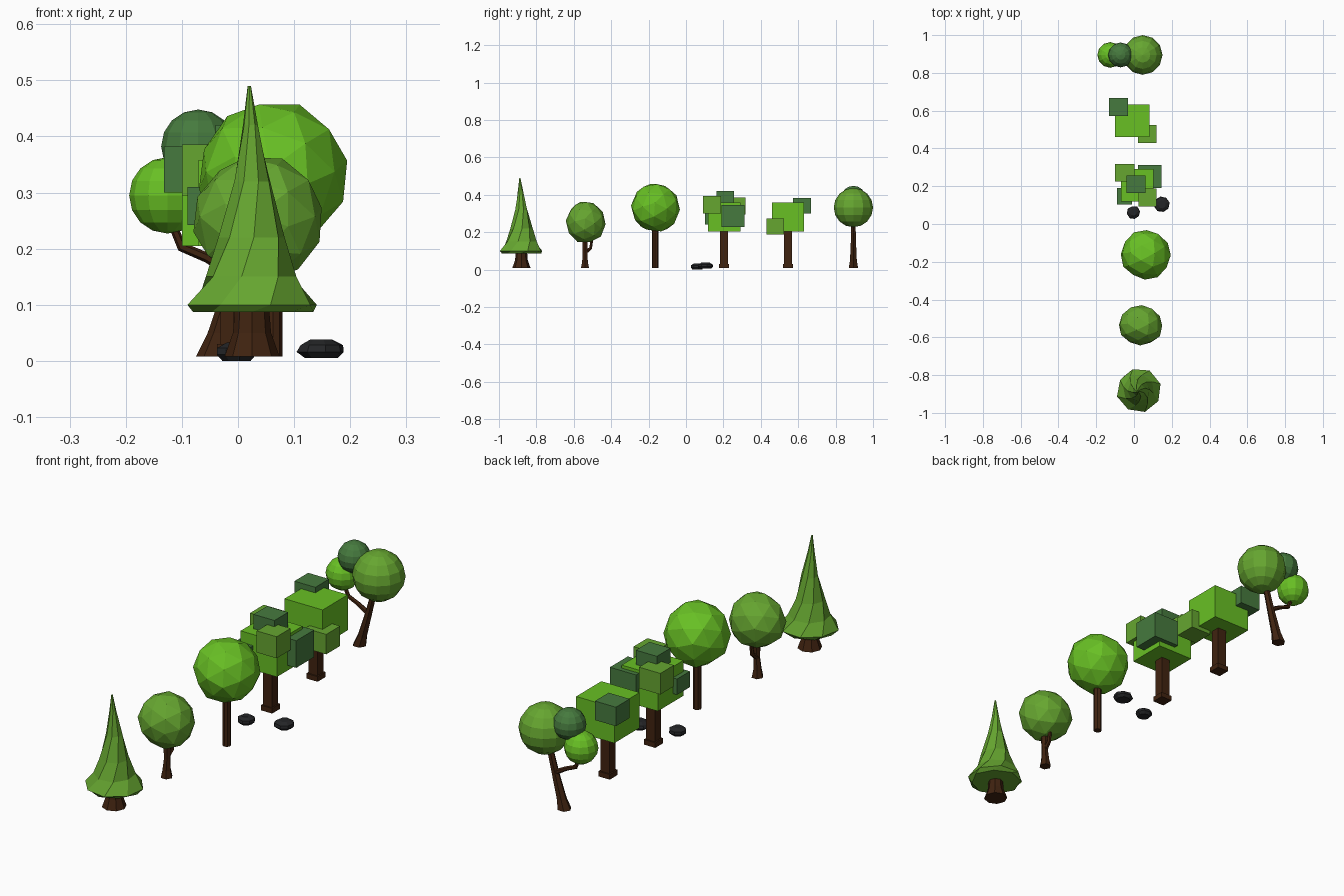
import bpy, bmesh, math, random
from mathutils import Vector, Matrix

if "Cube" in bpy.data.objects:
    bpy.data.objects.remove(bpy.data.objects["Cube"])

random.seed(4)


def material(name, rgb):
    m = bpy.data.materials.new(name)
    lin = [((c / 255 + 0.055) / 1.055) ** 2.4 for c in rgb]
    m.diffuse_color = (*lin, 1)
    m.use_nodes = True
    m.node_tree.nodes["Principled BSDF"].inputs["Base Color"].default_value = m.diffuse_color
    return m


BRIGHT = material("bright_green", (104, 192, 36))
MID = material("mid_green", (102, 166, 48))
DARK = material("dark_green", (70, 122, 62))
BARK = material("bark_brown", (64, 35, 16))
STONE = material("stone_black", (36, 37, 39))


def finish(name, bm, mat):
    bmesh.ops.recalc_face_normals(bm, faces=bm.faces)
    me = bpy.data.meshes.new(name)
    bm.to_mesh(me)
    bm.free()
    me.materials.append(mat)
    ob = bpy.data.objects.new(name, me)
    bpy.context.collection.objects.link(ob)
    return ob


def box(name, mat, x0, x1, y0, y1, z0, z1):
    bm = bmesh.new()
    mid = Vector(((x0 + x1) / 2, (y0 + y1) / 2, (z0 + z1) / 2))
    size = Matrix.Diagonal((x1 - x0, y1 - y0, z1 - z0, 1))
    bmesh.ops.create_cube(bm, size=1, matrix=Matrix.Translation(mid) @ size)
    return finish(name, bm, mat)


def tube(name, mat, path, sides, twist=0.0, follow=False, jitter=0.0, start=0.0):
    """Skin of rings along (x, y, z, radius) points; follow tilts rings to the path."""
    bm = bmesh.new()
    pts = [Vector(p[:3]) for p in path]
    rings = []
    for i, p in enumerate(path):
        tangent = pts[min(i + 1, len(pts) - 1)] - pts[max(i - 1, 0)]
        q = Vector((0, 0, 1)).rotation_difference(tangent if follow else Vector((0, 0, 1)))
        ring = []
        for k in range(sides):
            a = start + math.tau * k / sides + twist * i
            r = p[3] * (1 + random.uniform(-jitter, jitter))
            ring.append(bm.verts.new(pts[i] + q @ Vector((r * math.cos(a), r * math.sin(a), 0))))
        rings.append(ring)
    for lo, hi in zip(rings, rings[1:]):
        for k in range(sides):
            n = (k + 1) % sides
            bm.faces.new((lo[k], lo[n], hi[n], hi[k]))
    bm.faces.new(rings[0][::-1])
    bm.faces.new(rings[-1])
    return finish(name, bm, mat)


def faceted_ball(name, mat, centre, size, jitter):
    bm = bmesh.new()
    bmesh.ops.create_icosphere(bm, subdivisions=2, radius=1)
    for v in bm.verts:
        v.co *= 1 + random.uniform(-jitter, jitter)
    place = Matrix.Translation(centre) @ Matrix.Diagonal((*size, 1)) @ Matrix.Rotation(0.6, 4, (1, 0.5, 0.3))
    bm.transform(place)
    return finish(name, bm, mat)


def ring_ball(name, mat, centre, radius):
    bm = bmesh.new()
    bmesh.ops.create_uvsphere(bm, u_segments=12, v_segments=8, radius=radius,
                              matrix=Matrix.Translation(centre))
    return finish(name, bm, mat)


# Pine: flared trunk and twisted cone
px, py = 0.025, -0.88
tube("pine_trunk", BARK, [(px, py, 0.008, 0.049), (px, py, 0.05, 0.034), (px, py, 0.1, 0.03)], 8)
tube("pine_foliage", MID,
     [(px, py, 0.087, 0.105), (px, py, 0.1, 0.115), (px, py, 0.15, 0.085), (px, py, 0.22, 0.06),
      (px, py, 0.32, 0.034), (px - 0.003, py - 0.005, 0.42, 0.014), (px - 0.005, py - 0.008, 0.49, 0.003)],
     8, twist=0.28, jitter=0.05)

# Small round tree with a hooked branch
sx, sy = 0.037, -0.54
tube("small_tree_trunk", BARK,
     [(sx, sy, 0.008, 0.025), (sx, sy, 0.04, 0.018), (sx + 0.003, sy, 0.09, 0.014), (sx + 0.003, sy, 0.17, 0.017)], 6)
tube("small_tree_branch", BARK,
     [(sx, sy, 0.09, 0.011), (sx + 0.004, sy + 0.03, 0.115, 0.009), (sx + 0.005, sy + 0.037, 0.16, 0.008)], 6, follow=True)
faceted_ball("small_tree_foliage", MID, (sx, sy + 0.003, 0.252), (0.116, 0.106, 0.113), 0.03)

# Large round tree
tube("large_tree_trunk", BARK, [(0.062, -0.165, 0.008, 0.017), (0.062, -0.165, 0.25, 0.017)], 8)
faceted_ball("large_tree_foliage", BRIGHT, (0.062, -0.163, 0.331), (0.132, 0.132, 0.132), 0.03)

# Block trees: square trunks on plinths
for label, x, y in (("many_block_tree", 0.013, 0.203), ("few_block_tree", -0.01, 0.546)):
    box(label + "_trunk", BARK, x - 0.021, x + 0.021, y - 0.021, y + 0.021, 0.01, 0.25)
    box(label + "_plinth", BARK, x - 0.027, x + 0.027, y - 0.027, y + 0.027, 0.008, 0.03)

# Block foliage
blocks = [
    ("many_block_main", BRIGHT, -0.07, 0.103, 0.118, 0.292, 0.205, 0.358),
    ("many_block_front_right", MID, 0.025, 0.12, 0.092, 0.187, 0.3, 0.393),
    ("many_block_top", DARK, -0.04, 0.06, 0.163, 0.256, 0.335, 0.42),
    ("many_block_back_right", DARK, 0.02, 0.145, 0.19, 0.312, 0.228, 0.345),
    ("many_block_back_left", MID, -0.1, 0.002, 0.225, 0.318, 0.295, 0.386),
    ("many_block_front_left", DARK, -0.09, -0.01, 0.102, 0.19, 0.242, 0.31),
    ("few_block_main", BRIGHT, -0.1, 0.082, 0.46, 0.632, 0.205, 0.358),
    ("few_block_back_left", DARK, -0.132, -0.032, 0.573, 0.667, 0.3, 0.382),
    ("few_block_front_right", MID, 0.02, 0.12, 0.43, 0.525, 0.188, 0.274),
]
for b in blocks:
    box(*b)

# Leaning tree with three balls and a side branch
by = 0.895
tube("leaning_trunk", BARK,
     [(-0.046, by, 0.008, 0.029), (-0.033, by, 0.05, 0.021), (-0.004, by, 0.15, 0.016), (0.025, by, 0.26, 0.013)], 6)
tube("leaning_branch", BARK,
     [(-0.004, by, 0.155, 0.011), (-0.055, by, 0.184, 0.009), (-0.1, by, 0.203, 0.009), (-0.12, by, 0.25, 0.007)],
     6, follow=True)
ring_ball("leaning_big_ball", MID, (0.046, by, 0.332), 0.105)
ring_ball("leaning_dark_ball", DARK, (-0.071, by, 0.382), 0.066)
ring_ball("leaning_bright_ball", BRIGHT, (-0.126, by, 0.295), 0.068)

# Two flat rocks
for label, x, y, z, r in (("rock_left", -0.003, 0.06, 0.0, 0.036), ("rock_right", 0.148, 0.105, 0.005, 0.042)):
    tube(label, STONE, [(x, y, z, r * 0.7), (x, y, z + 0.011, r), (x, y, z + 0.023, r * 0.92),
                        (x, y, z + 0.033, r * 0.5)], 8, jitter=0.06, start=0.2)
